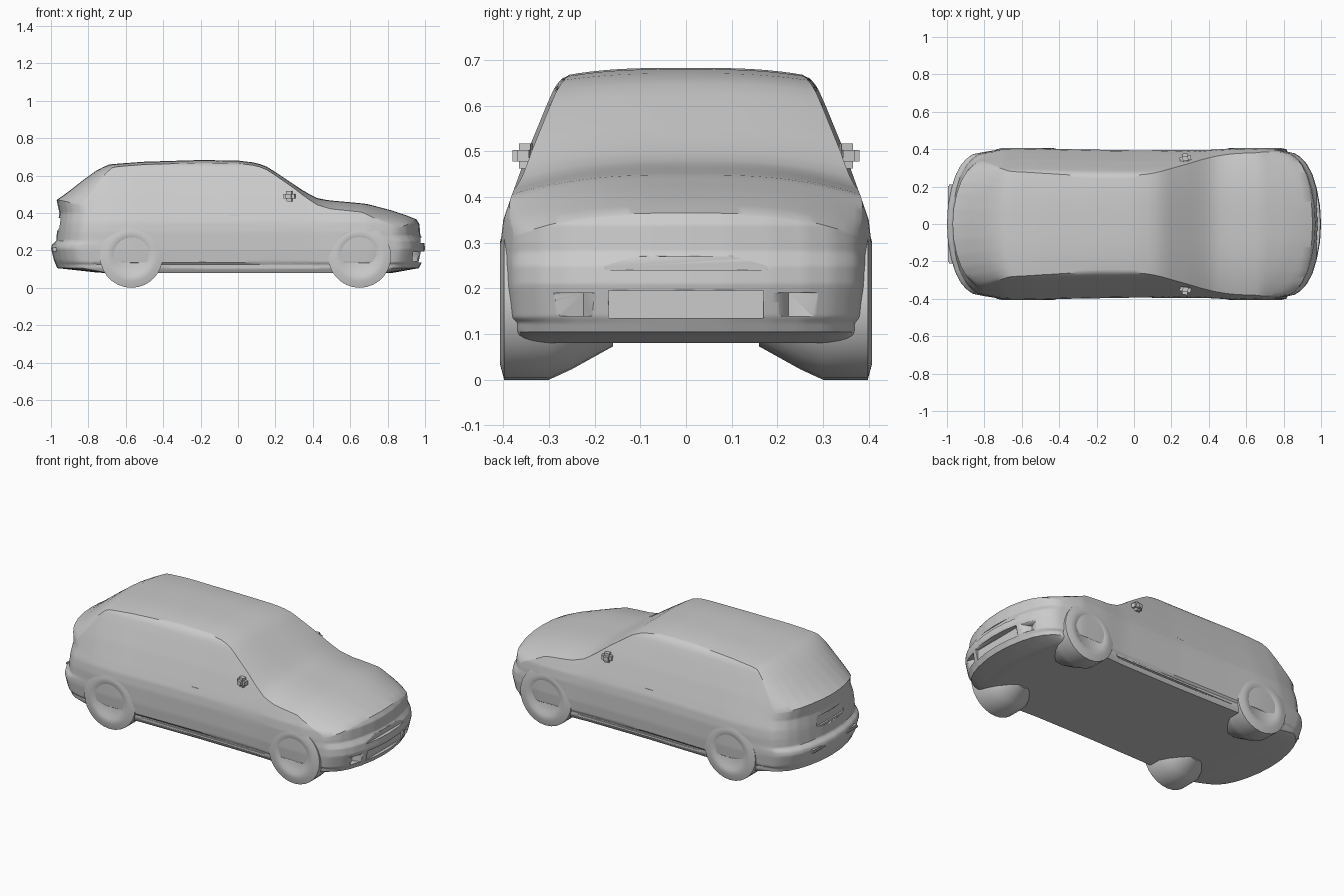
import bpy, bmesh, math
from mathutils import Matrix

old = bpy.data.objects.get("Cube")
if old:
    bpy.data.objects.remove(old)

grey = bpy.data.materials.new("plain_grey")
grey.use_nodes = True
grey.diffuse_color = (0.6, 0.6, 0.6, 1)
grey.node_tree.nodes["Principled BSDF"].inputs["Base Color"].default_value = (0.6, 0.6, 0.6, 1)


def curve(points):
    """Piecewise linear function through a few points."""
    def f(t):
        if t <= points[0][0]:
            return points[0][1]
        for (a, p), (b, q) in zip(points, points[1:]):
            if t <= b:
                return p + (q - p) * (t - a) / (b - a)
        return points[-1][1]
    return f


def finish(name, bm, angle=35):
    bmesh.ops.recalc_face_normals(bm, faces=bm.faces)
    mesh = bpy.data.meshes.new(name)
    bm.to_mesh(mesh)
    bm.free()
    obj = bpy.data.objects.new(name, mesh)
    bpy.context.collection.objects.link(obj)
    mesh.materials.append(grey)
    bpy.ops.object.select_all(action="DESELECT")
    obj.select_set(True)
    bpy.context.view_layer.objects.active = obj
    bpy.ops.object.shade_smooth_by_angle(angle=math.radians(angle))
    return obj


def box(name, centre, size, turn=0, bevel=0):
    bm = bmesh.new()
    bmesh.ops.create_cube(bm, size=1)
    bmesh.ops.scale(bm, vec=size, verts=bm.verts)
    if bevel:
        bmesh.ops.bevel(bm, geom=bm.edges[:], offset=bevel, segments=2, affect="EDGES")
    bmesh.ops.transform(bm, verts=bm.verts, matrix=Matrix.Translation(centre) @ Matrix.Rotation(math.radians(turn), 4, "Z"))
    return finish(name, bm)


# Body shape: roof line, floor, side section, plan taper and end profiles
roof = curve([(-1, .47), (-.95, .50), (-.85, .572), (-.76, .632), (-.69, .66), (-.5, .674), (-.2, .683),
              (0, .68), (.1, .668), (.16, .645), (.27, .572), (.36, .512), (.42, .48), (.48, .468),
              (.7, .448), (.85, .415), (.95, .388), (1, .365)])
floor = curve([(-1, .105), (-.75, .08), (.85, .08), (1, .105)])
crown = curve([(-1, .025), (-.6, .015), (.1, .015), (.3, .02), (.5, .045), (1, .05)])
side = curve([(.08, .375), (.105, .39), (.125, .39), (.135, .4), (.2, .406), (.3, .406), (.35, .4), (.4, .383),
              (.45, .365), (.5, .347), (.6, .306), (.64, .288), (.66, .272), (.668, .26)])
taper = curve([(-1, .92), (-.9, .95), (-.75, .985), (-.55, 1), (-.35, .985), (0, .97), (.4, .975),
               (.55, 1), (.75, 1), (.9, .965), (1, .93)])
bow = curve([(0, 0), (.25, .005), (.5, .022), (.7, .045), (.85, .075), (.95, .11), (1, .14)])
nose = curve([(.1, .965), (.14, .985), (.21, 1), (.25, .995), (.28, .975), (.34, .97), (.39, .94)])
tail = curve([(.1, .965), (.15, .985), (.21, 1), (.23, .995), (.25, .972), (.33, .965), (.4, .955), (.47, .97)])


def body_point(u, v, w):
    base = floor(u)
    z = base + w * (roof(u) - crown(u) * abs(v) ** 3 - base)
    y = v * side(z) * taper(u)
    x, start = abs(u), .65
    if x > start:
        end = (nose(z) if u > 0 else tail(z)) - bow(abs(v))
        x = start + (x - start) / (1 - start) * (end - start)
    return math.copysign(x, u), y, z


bm = bmesh.new()
bmesh.ops.create_cube(bm, size=2)
bmesh.ops.subdivide_edges(bm, edges=bm.edges[:], cuts=51, use_grid_fill=True)
for vert in bm.verts:
    u, v, w = vert.co
    vert.co = body_point(u, v, (w + 1) / 2)
body = finish("car_body", bm)

# Recesses: front intakes, grille slot, rear plate panel
cutters = [box("intake_cutter", (1.01, 0, .165), (.1, .34, .06)),
           box("grille_cutter", (1.025, 0, .255), (.1, .36, .03)),
           box("plate_cutter", (-1.0, 0, .345), (.1, .27, .075), 0, .01)]
for s in (-1, 1):
    cutters.append(box("side_intake_cutter", (.97, s * .265, .165), (.08, .12, .05), -22 * s))
for cutter in cutters:
    cutter.hide_render = True
    mod = body.modifiers.new("recess", "BOOLEAN")
    mod.object = cutter
    mod.operation = "DIFFERENCE"
    mod.solver = "EXACT"
    bpy.context.view_layer.objects.active = body
    bpy.ops.object.modifier_apply(modifier=mod.name)
    bpy.data.objects.remove(cutter)


def wheel(name, x, s):
    """Lathed wheel narrowing inward to meet the floor."""
    bm = bmesh.new()
    rings = []
    n = 28
    for y, r in ((.398, .0), (.398, .09), (.407, .105), (.407, .135), (.398, .168), (.30, .168), (.25, .145), (.16, .095)):
        rings.append([bm.verts.new((x + r * math.cos(i * math.tau / n), s * y,
                                    max(.006, .174 + r * math.sin(i * math.tau / n)))) for i in range(n)])
    for a, b in zip(rings, rings[1:]):
        for i in range(n):
            bm.faces.new((a[i], a[(i + 1) % n], b[(i + 1) % n], b[i]))
    bm.faces.new(rings[-1])
    bmesh.ops.remove_doubles(bm, verts=bm.verts, dist=.0001)
    bm.verts.ensure_lookup_table()
    for vert in bm.verts:
        vert.co.z = max(0, vert.co.z - .006)
    return finish(name, bm)


# Wheels, mirrors, handles and sills on both sides
for s, label in ((1, "left"), (-1, "right")):
    wheel("front_wheel_" + label, .65, s)
    wheel("rear_wheel_" + label, -.57, s)
    box("mirror_" + label, (.275, s * .35, .49), (.06, .055, .055), 12 * s, .015)
    box("sill_" + label, (.04, s * .376, .112), (.82, .02, .02), 0, .005)
    for x in (-.02, -.36):
        box("door_handle_" + label, (x, s * .372, .385), (.06, .012, .012), 0, .004)

# Rear bumper step
box("rear_bumper_strip", (-.975, 0, .205), (.04, .42, .02), 0, .006)
